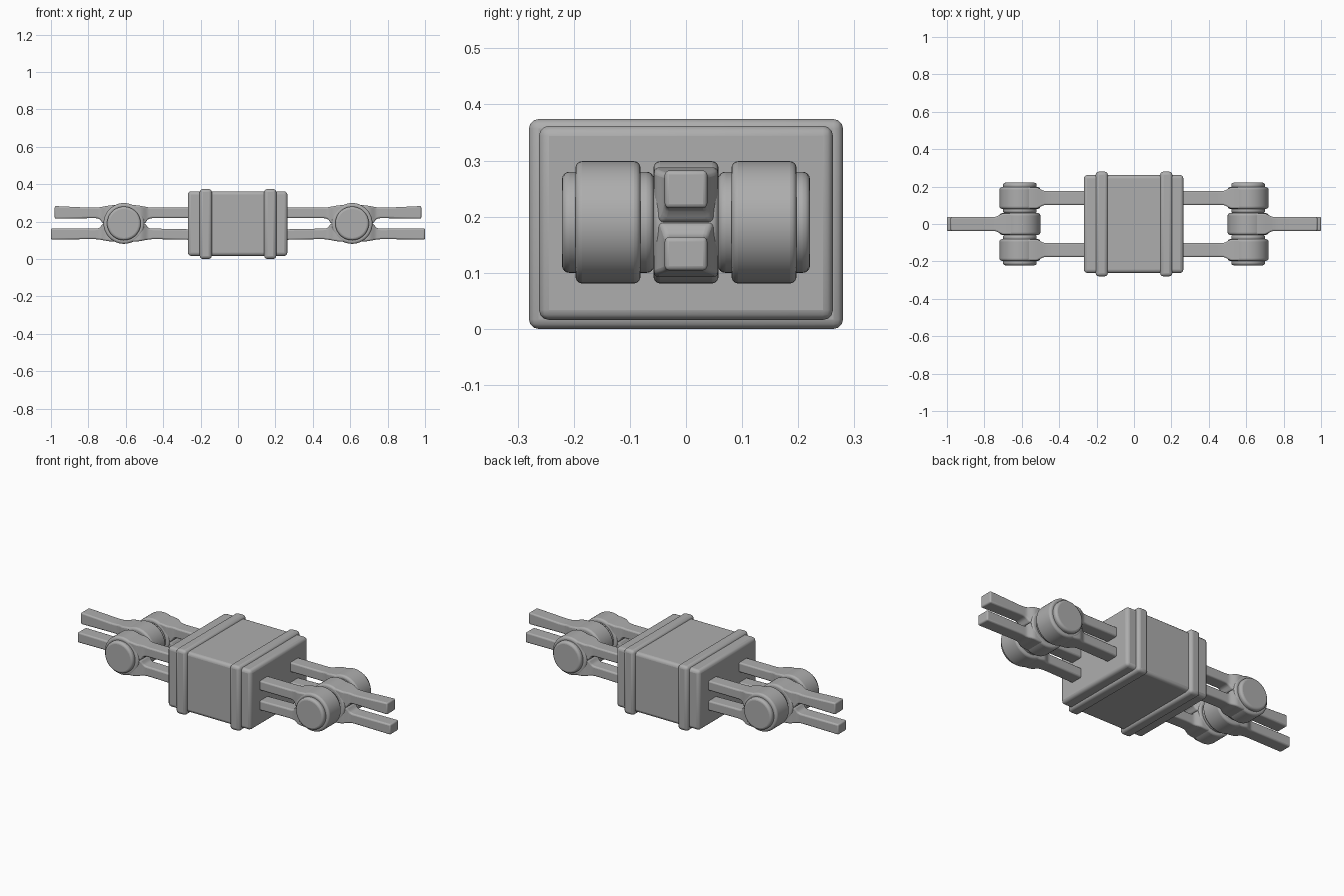
import bpy, bmesh, math

if "Cube" in bpy.data.objects:
    bpy.data.objects.remove(bpy.data.objects["Cube"])

grey = bpy.data.materials.new("plain_grey")
grey.diffuse_color = (0.42, 0.42, 0.42, 1)
grey.use_nodes = True
grey.node_tree.nodes["Principled BSDF"].inputs["Base Color"].default_value = grey.diffuse_color
HUB_X, HUB_Z = 0.61, 0.19


def finish(name, bm, bevel, segs=3):
    bmesh.ops.recalc_face_normals(bm, faces=bm.faces[:])
    me = bpy.data.meshes.new(name)
    bm.to_mesh(me)
    bm.free()
    me.materials.append(grey)
    ob = bpy.data.objects.new(name, me)
    bpy.context.collection.objects.link(ob)
    m = ob.modifiers.new("bevel", 'BEVEL')
    m.width, m.segments, m.limit_method = bevel, segs, 'ANGLE'
    m.angle_limit = math.radians(40)
    bpy.ops.object.select_all(action='DESELECT')
    ob.select_set(True)
    bpy.context.view_layer.objects.active = ob
    bpy.ops.object.shade_smooth_by_angle(angle=math.radians(35))
    return ob


def box(name, x0, x1, y0, y1, z0, z1, bevel):
    bm = bmesh.new()
    bmesh.ops.create_cube(bm, size=1)
    for v in bm.verts:
        v.co.x = x0 if v.co.x < 0 else x1
        v.co.y = y0 if v.co.y < 0 else y1
        v.co.z = z0 if v.co.z < 0 else z1
    return finish(name, bm, bevel)


def disc(name, x, y0, y1, r, bevel):
    # cylinder lying along y at hub height
    bm = bmesh.new()
    bmesh.ops.create_cone(bm, cap_ends=True, segments=48, radius1=r, radius2=r, depth=y1 - y0)
    for v in bm.verts:
        a, b, c = v.co
        v.co = (x + a, (y0 + y1) / 2 + c, HUB_Z + b)
    return finish(name, bm, bevel, 4)


def prong(name, cx, y, direction, sections):
    # rectangular sections (distance, z low, z high, half width) lofted along x
    bm = bmesh.new()
    rings = []
    for d, lo, hi, w in sections:
        x = cx + direction * d
        rings.append([bm.verts.new((x, y + s * w, z))
                      for s, z in ((-1, lo), (1, lo), (1, hi), (-1, hi))])
    for a, b in zip(rings, rings[1:]):
        for i in range(4):
            j = (i + 1) % 4
            bm.faces.new((a[i], a[j], b[j], b[i]))
    bm.faces.new(rings[0])
    bm.faces.new(rings[-1])
    return finish(name, bm, 0.011)


def smooth(a, b, t):
    t = max(0, min(1, t))
    return a + (b - a) * t * t * (3 - 2 * t)


def link_sections(end, side, outer_end, inner_end):
    # fillet from the hub into one prong; offsets are measured from hub height
    out = []
    for d in (0.0, 0.06, 0.085, 0.095, 0.105, 0.113, 0.12, 0.126, 0.132, 0.142, 0.155, 0.18, end):
        o = smooth(0.098, 0.084, (d - 0.05) / 0.11)
        if d == end:
            o = outer_end
        # round end of the slot between the prongs
        t = max(0, min(1, (d - 0.118) / 0.03))
        i = 0.028 * math.sqrt(1 - (1 - t) ** 2)
        if d == end:
            i = inner_end
        w = smooth(0.057, 0.038, (d - 0.085) / 0.05)
        z = sorted((HUB_Z + side * o, HUB_Z + side * i))
        out.append((d, z[0], z[1], w))
    return out


# central block with two raised bands
box("body", -0.268, 0.264, -0.262, 0.262, 0.016, 0.362, 0.018)
for sx in (-1, 1):
    box("band", sx * 0.1725 - 0.0325, sx * 0.1725 + 0.0325, -0.28, 0.28, 0, 0.374, 0.017)

for sx in (-1, 1):
    cx = sx * HUB_X
    # outer forked link in the middle
    disc("middle_hub", cx, -0.058, 0.058, 0.109, 0.012)
    prong("tip_prong_upper", cx, 0, sx, link_sections(0.37, 1, 0.093, 0.025))
    prong("tip_prong_lower", cx, 0, sx, link_sections(0.39, -1, 0.086, 0.026))
    # pair of forked links reaching back into the body
    for sy in (-1, 1):
        y = sy * 0.139
        disc("side_hub", cx, y - 0.058, y + 0.058, 0.109, 0.012)
        disc("hub_pin", cx, y - 0.082, y + 0.082, 0.09, 0.013)
        prong("arm_prong_upper", cx, y, -sx, link_sections(0.38, 1, 0.084, 0.028))
        prong("arm_prong_lower", cx, y, -sx, link_sections(0.38, -1, 0.088, 0.032))
